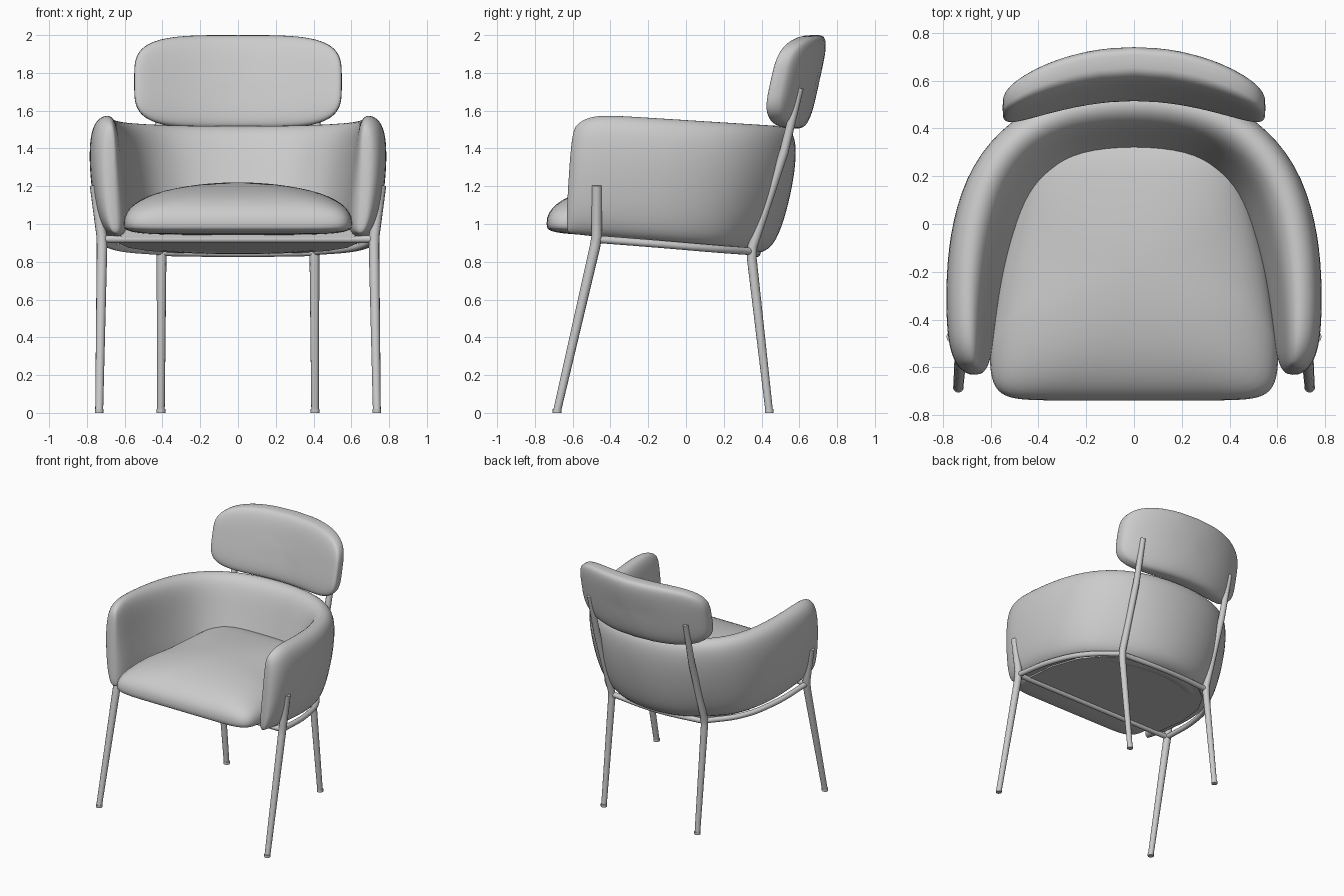
import bpy, bmesh, math
from math import sin, cos, radians, pi
from mathutils import Vector

if "Cube" in bpy.data.objects:
    bpy.data.objects.remove(bpy.data.objects["Cube"])

mat = bpy.data.materials.new("warm_grey")
mat.diffuse_color = (0.6, 0.6, 0.6, 1)
mat.use_nodes = True
mat.node_tree.nodes["Principled BSDF"].inputs["Base Color"].default_value = mat.diffuse_color


def finish(bm, name, subsurf=0):
    bmesh.ops.recalc_face_normals(bm, faces=bm.faces)
    for f in bm.faces:
        f.smooth = True
    me = bpy.data.meshes.new(name)
    bm.to_mesh(me)
    bm.free()
    me.materials.append(mat)
    ob = bpy.data.objects.new(name, me)
    bpy.context.collection.objects.link(ob)
    if subsurf:
        m = ob.modifiers.new("smooth", 'SUBSURF')
        m.levels = m.render_levels = subsurf
    return ob


def loft(rings, name, subsurf=0):
    """Skin closed rings of points and cap both ends."""
    bm = bmesh.new()
    vs = [[bm.verts.new(p) for p in r] for r in rings]
    n = len(vs[0])
    for a, b in zip(vs, vs[1:]):
        for i in range(n):
            j = (i + 1) % n
            bm.faces.new((a[i], a[j], b[j], b[i]))
    bm.faces.new(vs[0])
    bm.faces.new(vs[-1])
    return finish(bm, name, subsurf)


def spow(v, e):
    return math.copysign(abs(v) ** e, v)


def pillow(name, plan_e, top_e, low_e, place, rings=28, sides=72):
    """Rounded cushion in unit space (u, v, w), poles on w, moved by place()."""
    out = []
    for k in range(rings + 1):
        t = (-pi / 2 + pi * k / rings) * 0.995
        e = top_e if t > 0 else low_e
        r, w = spow(cos(t), e), spow(sin(t), e)
        pe = plan_e + (1 - plan_e) * (1 - r)  # rounder toward the poles
        out.append([place(r * spow(cos(a), pe), r * spow(sin(a), pe), w)
                    for a in (2 * pi * i / sides for i in range(sides))])
    return loft(out, name)


def tube(name, pts, radii, smooth=False):
    cu = bpy.data.curves.new(name, 'CURVE')
    cu.dimensions = '3D'
    cu.bevel_depth = 1
    cu.bevel_resolution = 4
    cu.use_fill_caps = True
    sp = cu.splines.new('BEZIER' if smooth else 'POLY')
    P = sp.bezier_points if smooth else sp.points
    P.add(len(pts) - 1)
    for p, co, r in zip(P, pts, radii):
        p.radius = r
        if smooth:
            p.co = co
            p.handle_left_type = p.handle_right_type = 'AUTO'
        else:
            p.co = (*co, 1)
    ob = bpy.data.objects.new(name, cu)
    bpy.context.collection.objects.link(ob)
    cu.materials.append(mat)
    bpy.ops.object.select_all(action='DESELECT')
    ob.select_set(True)
    bpy.context.view_layer.objects.active = ob
    bpy.ops.object.convert(target='MESH')
    bpy.ops.object.shade_smooth_by_angle(angle=radians(40))


def base_z(y):
    return 0.884 - 0.095 * y


# Wrap-around arm and back shell: section (outward offset, height fraction)
section = [(0.0, 0.0), (0.055, 0.15), (0.085, 0.4), (0.098, 0.65), (0.092, 0.85),
           (0.062, 0.97), (0.0, 1.015), (-0.06, 0.97), (-0.095, 0.85),
           (-0.125, 0.6), (-0.16, 0.35), (-0.18, 0.15), (-0.17, 0.0)]
# x, y, normal angle, back lean, outer scale, inner scale, height scale
stations = [(0.662, -0.64, -12, 0, 0.3, 0.12, 0.82), (0.672, -0.622, -10, 0, 0.65, 0.33, 0.9),
            (0.682, -0.56, -5, 0, 0.92, 0.5, 0.97), (0.69, -0.42, 0, 0, 1, 0.62, 1),
            (0.692, -0.22, 0, 0, 1, 0.8, 1), (0.672, 0.0, 8, 0.1, 1, 0.97, 1),
            (0.607, 0.215, 25, 0.4, 1, 1, 1), (0.475, 0.378, 48, 0.9, 1, 1, 1),
            (0.28, 0.478, 74, 0.75, 1, 1, 1), (0.0, 0.514, 90, 0.6, 1, 1.08, 1)]


def shell_ring(x, y, ang, lean, so, si, sh, side):
    n = Vector((cos(radians(ang)), sin(radians(ang))))
    top, low = 1.55 - 0.063 * y, base_z(y)
    tilt = 0.045 if y < -0.5 else 0
    ring = []
    for u, t in section:
        t = 0.05 + (t - 0.05) * sh
        u = u * (so if u > 0 else si) - lean * 0.12 * (1 - min(t, 1)) ** 1.2
        ring.append((side * (x + n.x * u), y + n.y * u + tilt * t, low + (top - low) * t))
    return ring


rings = [shell_ring(*s, 1) for s in stations]
rings += [shell_ring(*s, -1) for s in reversed(stations[:-1])]
loft(rings, "arm_and_back_shell", 2)


# Seat cushion: domed, narrowing toward the rear, staying high at the rear
def place_seat(u, v, w):
    y = -0.16 + 0.578 * v
    taper = 1 - 0.3 * max(0, min(1, (y + 0.35) / 0.7))
    if w > 0:
        w = 0.215 * w ** (1 - 0.5 * max(0, min(1, v * 1.4)))
    else:
        w *= 0.065
    return (0.605 * u * taper, y, 1.005 + w)


pillow("seat_cushion", 0.2, 0.92, 0.5, place_seat)


# Headrest: curved around the sitter and leaning back
def place_head(u, v, w):
    x, z = 0.55 * u, 1.753 + 0.247 * v
    return (x, 0.627 + 0.079 * w - 0.142 * abs(u) ** 2 + 0.22 * (z - 1.753), z)


pillow("headrest", 0.52, 0.5, 0.5, place_head)

# Panel under the seat
half = [(0.62, -0.5), (0.63, -0.2), (0.58, 0.05), (0.48, 0.22), (0.34, 0.33), (0.12, 0.36)]
outline = half + [(-x, y) for x, y in reversed(half)]
loft([[(x, y, base_z(y) + dz) for x, y in outline] for dz in (-0.005, 0.07)], "seat_base_panel")
bpy.context.view_layer.objects.active = bpy.data.objects["seat_base_panel"]
bpy.data.objects["seat_base_panel"].select_set(True)
bpy.ops.object.shade_smooth_by_angle(angle=radians(30))

# Tubular frame
for s, tag in ((1, "right"), (-1, "left")):
    tube("front_leg_" + tag,
         [(s * 0.735, -0.682, 0.012), (s * 0.72, -0.482, 0.88), (s * 0.722, -0.472, 0.94),
          (s * 0.757, -0.472, 1.205)], [0.021, 0.028, 0.028, 0.028])
    tube("rear_leg_" + tag,
         [(s * 0.408, 0.44, 0.012), (s * 0.405, 0.348, 0.82), (s * 0.405, 0.352, 0.88),
          (s * 0.412, 0.518, 1.38), (s * 0.418, 0.602, 1.72)],
         [0.02, 0.026, 0.026, 0.024, 0.021])
    tube("side_rail_" + tag,
         [(s * 0.72, -0.475, 0.92), (s * 0.685, -0.12, 0.892), (s * 0.59, 0.14, 0.87),
          (s * 0.405, 0.345, 0.855)], [0.02] * 4, True)
    for nm, x, y in (("front", 0.735, -0.683), ("rear", 0.408, 0.441)):
        tube(nm + "_foot_" + tag, [(s * x, y, 0), (s * x, y, 0.02)], [0.023, 0.023])
tube("front_rail", [(-0.72, -0.475, 0.92), (0.72, -0.475, 0.92)], [0.02] * 2)
tube("rear_rail", [(-0.405, 0.345, 0.85), (0, 0.375, 0.845), (0.405, 0.345, 0.85)], [0.02] * 3, True)
